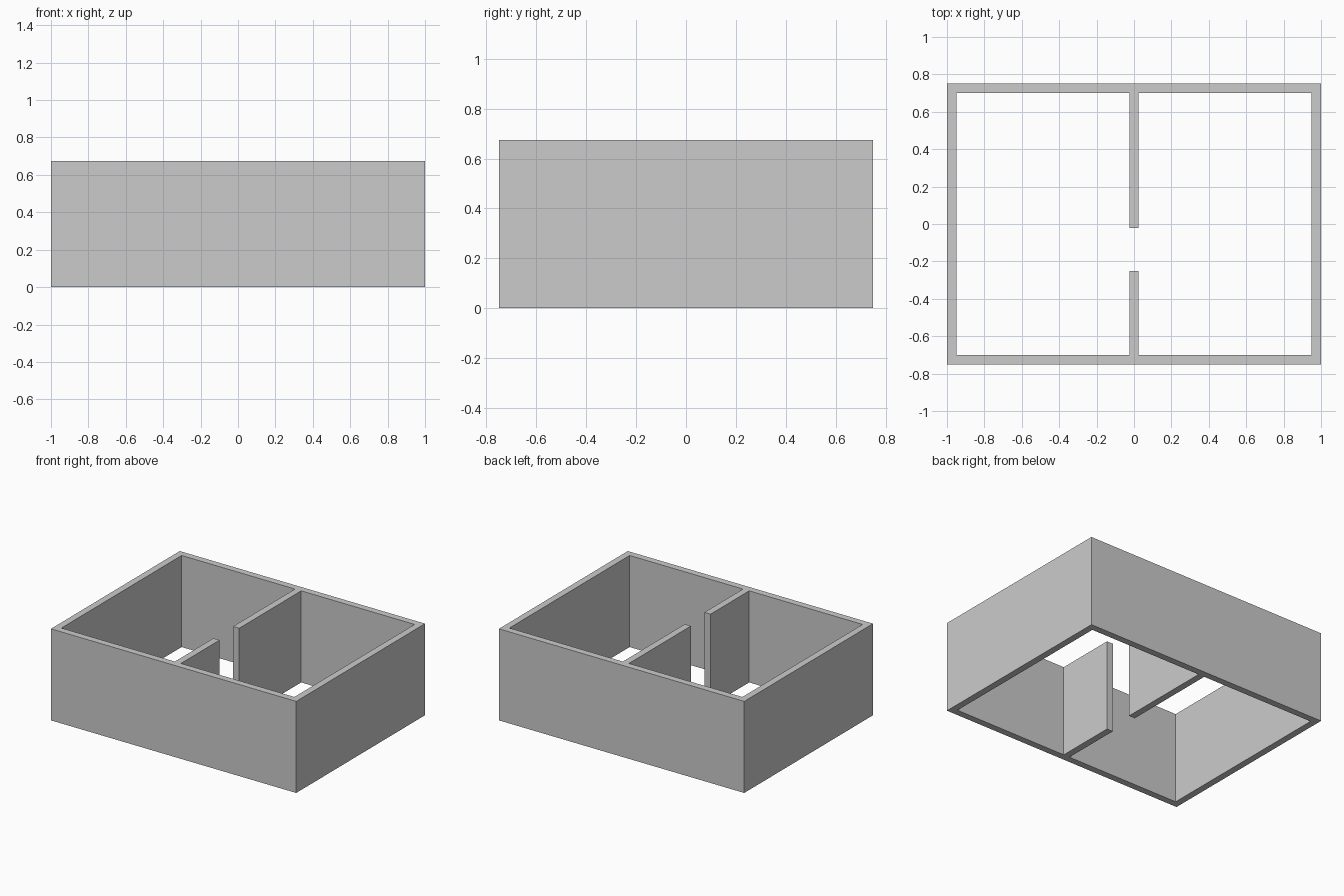
import bpy
import bmesh

if "Cube" in bpy.data.objects:
    bpy.data.objects.remove(bpy.data.objects["Cube"])

HX, HY = 1.0, 0.75        # half outer size
T = 0.05                  # wall thickness
H = 0.675                 # wall height
DOOR = (-0.25, -0.022)    # doorway span along y

ix, iy, p = HX - T, HY - T, T / 2

# Outer footprint, and the one inner outline of both rooms joined by the doorway
outer = [(-HX, -HY), (HX, -HY), (HX, HY), (-HX, HY)]
right = [(p, DOOR[0]), (p, -iy), (ix, -iy), (ix, iy), (p, iy), (p, DOOR[1])]
left = [(-x, y) for x, y in reversed(right)]
inner = right + left


def add_loop(bm, points):
    verts = [bm.verts.new((x, y, 0)) for x, y in points]
    return [bm.edges.new((a, b)) for a, b in zip(verts, verts[1:] + verts[:1])]


# Walls: fill the floor plan and raise it
bm = bmesh.new()
edges = add_loop(bm, outer) + add_loop(bm, inner)
bmesh.ops.triangle_fill(bm, edges=edges, use_beauty=True, normal=(0, 0, 1))
raised = bmesh.ops.extrude_face_region(bm, geom=bm.faces[:], use_keep_orig=True)
top = [g for g in raised["geom"] if isinstance(g, bmesh.types.BMVert)]
bmesh.ops.translate(bm, verts=top, vec=(0, 0, H))
bmesh.ops.recalc_face_normals(bm, faces=bm.faces[:])

mesh = bpy.data.meshes.new("room_walls")
bm.to_mesh(mesh)
bm.free()
walls = bpy.data.objects.new("room_walls", mesh)
bpy.context.collection.objects.link(walls)
